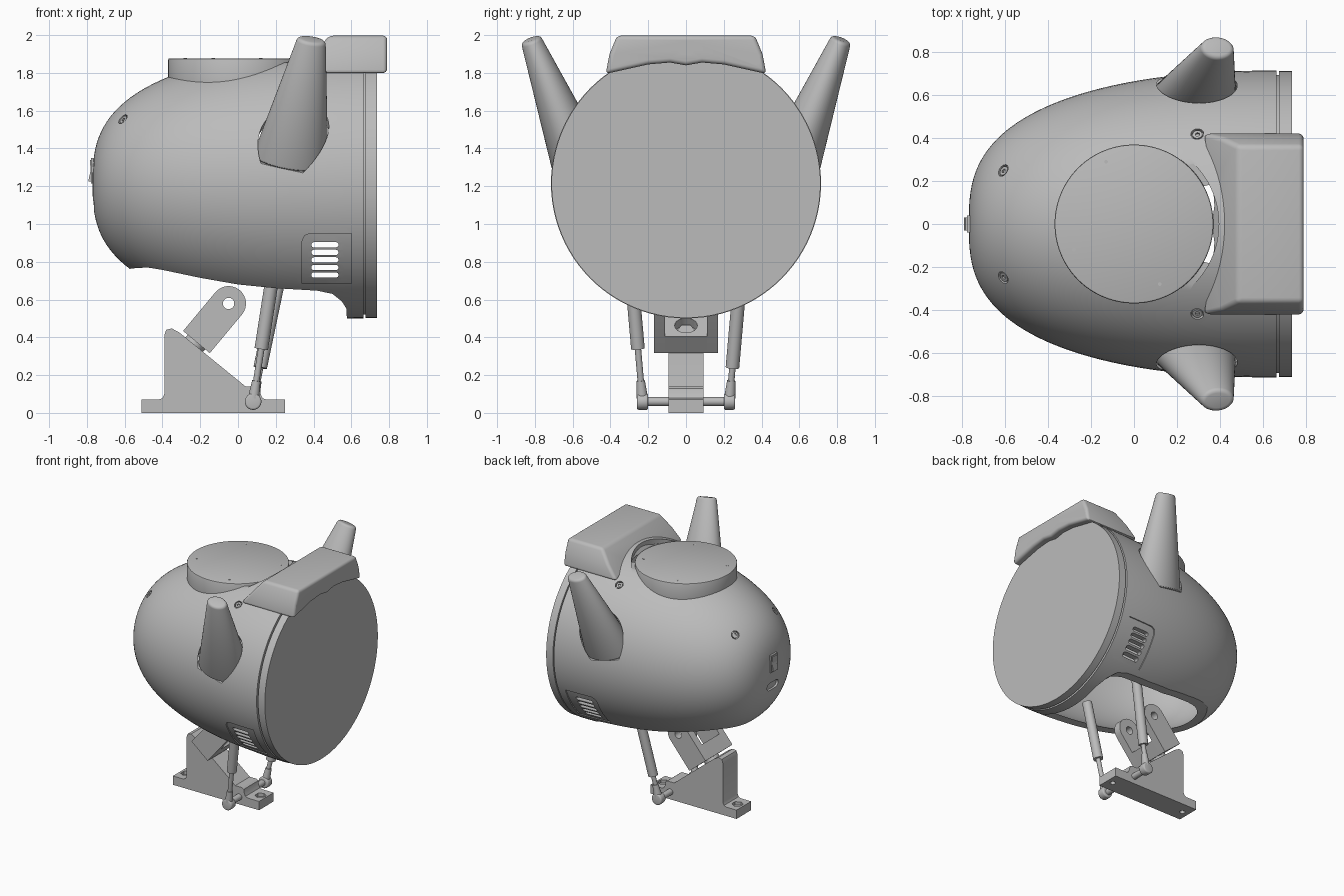
import bpy, bmesh, math
from mathutils import Vector, Matrix

if "Cube" in bpy.data.objects:
    bpy.data.objects.remove(bpy.data.objects["Cube"])

GREY = bpy.data.materials.new("plain grey")
GREY.use_nodes = True
COLOUR = (0.5, 0.5, 0.5, 1)
GREY.diffuse_color = COLOUR
GREY.node_tree.nodes["Principled BSDF"].inputs["Base Color"].default_value = COLOUR
AXIS_Z = 1.215


def finish(bm, name):
    bmesh.ops.recalc_face_normals(bm, faces=bm.faces[:])
    mesh = bpy.data.meshes.new(name)
    bm.to_mesh(mesh)
    bm.free()
    ob = bpy.data.objects.new(name, mesh)
    bpy.context.collection.objects.link(ob)
    mesh.materials.append(GREY)
    return ob


def select(ob):
    bpy.ops.object.select_all(action='DESELECT')
    ob.select_set(True)
    bpy.context.view_layer.objects.active = ob


def smooth(ob, angle=32):
    select(ob)
    bpy.ops.object.shade_smooth_by_angle(angle=math.radians(angle))
    return ob


def bevel(ob, width, segments=3, angle=40):
    m = ob.modifiers.new("bevel", 'BEVEL')
    m.width, m.segments, m.angle_limit = width, segments, math.radians(angle)
    m.limit_method = 'ANGLE'
    select(ob)
    bpy.ops.object.modifier_apply(modifier=m.name)
    return ob


def cut(ob, *cutters):
    for c in cutters:
        c.hide_render = True
        m = ob.modifiers.new("cut", 'BOOLEAN')
        m.operation, m.solver, m.object = 'DIFFERENCE', 'EXACT', c
        select(ob)
        bpy.ops.object.modifier_apply(modifier=m.name)
        bpy.data.objects.remove(c)
    return ob


def prism(name, pts, axis, lo, hi):
    """Extrude a 2D outline along a world axis."""
    place = {'x': lambda a, b, t: (t, a, b), 'y': lambda a, b, t: (a, t, b),
             'z': lambda a, b, t: (a, b, t)}[axis]
    bm = bmesh.new()
    face = bm.faces.new([bm.verts.new(place(a, b, lo)) for a, b in pts])
    new = bmesh.ops.extrude_face_region(bm, geom=[face])["geom"]
    move = Vector(place(0, 0, hi - lo))
    bmesh.ops.translate(bm, vec=move, verts=[v for v in new if isinstance(v, bmesh.types.BMVert)])
    return finish(bm, name)


def stadium(cx, cy, half, r):
    pts = []
    for side, start in ((1, -90), (-1, 90)):
        for i in range(9):
            a = math.radians(start + i * 22.5)
            pts.append((cx + side * half + r * math.cos(a), cy + r * math.sin(a)))
    return pts


def rod(name, p, q, r1, r2=None, squash=1, segs=32):
    """Cylinder or cone from p to q, with an optional flattened section."""
    p, q = Vector(p), Vector(q)
    d = (q - p).normalized()
    ref = Vector((1, 0, 0)) if abs(d.x) < 0.9 else Vector((0, 0, 1))
    u = (ref - d * ref.dot(d)).normalized()
    frame = Matrix((u, d.cross(u) * squash, d)).transposed().to_4x4()
    bm = bmesh.new()
    bmesh.ops.create_cone(bm, cap_ends=True, segments=segs, radius1=r1,
                          radius2=r1 if r2 is None else r2, depth=(q - p).length)
    bm.transform(Matrix.Translation((p + q) / 2) @ frame)
    return finish(bm, name)


def lathe(name, profile, segs=96):
    """Revolve (x, radius) points around the body axis."""
    bm = bmesh.new()
    vs = [bm.verts.new((x, 0, r)) for x, r in profile]
    edges = [bm.edges.new(e) for e in zip(vs, vs[1:])]
    bmesh.ops.spin(bm, geom=vs + edges, cent=(0, 0, 0), axis=(1, 0, 0), angle=2 * math.pi,
                   steps=segs, use_merge=True)
    bmesh.ops.remove_doubles(bm, verts=bm.verts[:], dist=0.0004)
    bmesh.ops.translate(bm, vec=(0, 0, AXIS_Z), verts=bm.verts[:])
    return finish(bm, name)


def radius(x, inset=0):
    u = min(1, (0.665 - x) / (1.435 - inset))
    return (0.715 - inset) * (1 - u ** 2.2) ** (1 / 2.8)


def shell(inset, n=44):
    xs = [0.665 - (1.435 - inset) * math.cos(math.pi / 2 * i / n) for i in range(n + 1)]
    return [(x, max(0, radius(x, inset))) for x in xs]


def surface(x, y):
    r, e = radius(x), 0.005
    z = math.sqrt(r * r - y * y)
    slope = (radius(x + e) - radius(x - e)) / (2 * e)
    return Vector((x, y, AXIS_Z + z)), Vector((-slope, y / r, z / r)).normalized()


# Hollow round housing with an opening underneath
body = lathe("housing", shell(0) + shell(0.04)[::-1])
arch = [(-0.63, 0.75), (-0.56, 0.765), (-0.48, 0.77), (-0.4, 0.757), (-0.2, 0.715), (0, 0.68),
        (0.2, 0.66), (0.42, 0.647), (0.5, 0.63), (0.55, 0.59), (0.575, 0.55), (0.58, 0.3), (-0.63, 0.3)]
cut(body, prism("opening_cutter", arch, 'y', -0.9, 0.9))
cut(body, rod("lid_pocket_cutter", (0, 0, 1.855), (0, 0, 2.2), 0.395, segs=96))

# Recessed vent panels and their slots on both sides
panel = prism("panel_cutter", [(0.34, 0.685), (0.6, 0.685), (0.6, 0.95), (0.38, 0.95),
                               (0.352, 0.938), (0.34, 0.91)], 'y', -0.9, 0.9)
cut(panel, lathe("panel_core", shell(0.008) + [(0.665, 0)]))
cut(body, panel)
for i in range(5):
    cut(body, prism("slot_cutter", stadium(0.46, 0.73 + i * 0.04, 0.058, 0.014), 'y', -0.9, 0.9))

# Power socket slot on the rounded end
cut(body, prism("socket_cutter", stadium(0, 1.1, 0.04, 0.03), 'x', -0.9, -0.745))


# Tapered horns seated in pockets
def horn(name, side, grow=1):
    tip = Vector((0.39, side * 0.822, 1.978))
    base = tip - 0.7 * Vector((0.16, side * 0.36, 0.92))
    return rod(name, base, tip, 0.202 * grow, 0.075 * grow, 0.73, 64)


for side, label in ((1, "back"), (-1, "front")):
    cut(body, horn("pocket_cutter", side, 1.05))
    smooth(bevel(horn(label + "_horn", side), 0.018))

# Countersunk screws on the housing
for x, y in ((-0.61, 0.25), (0.295, 0.42)):
    for side in (1, -1):
        p, n = surface(x, side * y)
        cut(body, rod("screw_cutter", p - n * 0.02, p + n * 0.05, 0.03))
        smooth(cut(rod("housing_screw", p - n * 0.025, p - n * 0.004, 0.023),
                   rod("hex_cutter", p - n * 0.014, p + n * 0.02, 0.011, segs=6)))
smooth(body)

# Rocker switch
prism("switch_frame", [(-0.04, 1.215), (0.04, 1.215), (0.04, 1.35), (-0.04, 1.35)], 'x', -0.778, -0.73)
prism("switch_rocker", [(-0.776, 1.225), (-0.793, 1.225), (-0.78, 1.285), (-0.785, 1.34),
                        (-0.776, 1.34)], 'y', -0.03, 0.03)

# End disc closing the housing
smooth(lathe("end_disc", [(0.64, 0), (0.64, 0.695), (0.676, 0.695), (0.676, 0.712),
                          (0.735, 0.712), (0.735, 0)]))

# Round lid on top
smooth(bevel(rod("top_lid", (0, 0, 1.66), (0, 0, 1.877), 0.37, segs=96), 0.008, 2))
for x, y in ((-0.13, 0.29), (0.28, 0.13), (-0.28, -0.12), (0.12, -0.28)):
    rod("lid_pin", (x, y, 1.87), (x, y, 1.879), 0.009, segs=12)

# Wedge-shaped cover over the rim
half = [(0.085, 1.855), (0.2, 1.845), (0.425, 1.795), (0.405, 1.9), (0.365, 1.997)]
bm = bmesh.new()
outline = [(0, 1.84)] + half + [(-y, z) for y, z in half[::-1]]
cover = prism("rim_cover", outline, 'x', 0.25, 0.79)
bm.from_mesh(cover.data)
cutres = bmesh.ops.bisect_plane(bm, geom=bm.verts[:] + bm.edges[:] + bm.faces[:], clear_outer=True,
                                plane_co=(0.485, 0, 2), plane_no=(-1.2, 0, 1))
bmesh.ops.holes_fill(bm, edges=[e for e in bm.edges if e.is_boundary])
bm.to_mesh(cover.data)
bm.free()
bevel(cover, 0.022, 4)
for y, z, r in ((0, 1.937, 0.038), (0.365, 1.877, 0.03), (-0.365, 1.877, 0.03)):
    cut(cover, rod("cover_cutter", (0.765, y, z), (0.85, y, z), r))
    smooth(rod("cover_screw", (0.75, y, z), (0.782, y, z), r * 0.75))
smooth(cover)

# Foot stand
outline = [(-0.51, 0), (0.25, 0), (0.25, 0.07), (0.15, 0.07), (0.13, 0.078), (0.12, 0.1), (0.115, 0.13),
           (0.1, 0.14), (0.04, 0.14), (-0.31, 0.425), (-0.35, 0.447), (-0.38, 0.44), (-0.39, 0.41),
           (-0.39, 0.1), (-0.4, 0.078), (-0.42, 0.07), (-0.51, 0.07)]
stand = prism("stand", outline, 'y', -0.092, 0.092)
for x in (-0.455, 0.2):
    cut(stand, rod("hole_cutter", (x, 0, -0.1), (x, 0, 0.2), 0.02),
        rod("recess_cutter", (x, 0, 0.045), (x, 0, 0.2), 0.042, segs=6))
smooth(stand)

# Tilted fork bracket on the stand
along, across = Vector((0.64, 0.768)), Vector((0.768, -0.64))
foot = Vector((-0.22, 0.375))
hinge = foot + along * 0.266


def tilted(a, b):
    return tuple(foot + along * a + across * b)


arm = [tilted(0, -0.092), tilted(0, 0.092)]
for i in range(17):
    t = math.pi * i / 16
    arm.append(tilted(0.266 + 0.092 * math.sin(t), 0.092 * math.cos(t)))
for side, label in ((1, "back"), (-1, "front")):
    ys = sorted((side * 0.11, side * 0.17))
    fork = prism(label + "_fork_arm", arm, 'y', *ys)
    smooth(cut(fork, rod("hinge_cutter", (hinge.x, -0.3, hinge.y), (hinge.x, 0.3, hinge.y), 0.03)))
web = prism("fork_base", [tilted(0, -0.092), tilted(0, 0.092), tilted(0.115, 0.092),
                          tilted(0.115, -0.092)], 'y', -0.115, 0.115)


def on_fork(a):
    p = foot + along * a
    return (p.x, 0, p.y)


cut(web, rod("bolt_cutter", on_fork(0.06), on_fork(0.2), 0.06))
smooth(web)
smooth(rod("fork_bolt", on_fork(0.04), on_fork(0.085), 0.045, segs=6))
smooth(rod("swivel_pin", on_fork(-0.08), on_fork(0.02), 0.06))

# Gas struts with ball ends on a cross bar
smooth(rod("cross_bar", (0.075, -0.24, 0.06), (0.075, 0.24, 0.06), 0.024))
for side, label, top_x, start in ((-1, "front", 0.195, 0.34), (1, "back", 0.235, 0.24)):
    low = Vector((0.08, side * 0.23, 0.06))
    top = Vector((top_x, side * 0.295, 0.8))
    at = lambda z: low.lerp(top, (z - 0.06) / 0.74)
    smooth(rod(label + "_strut_tube", at(start), top, 0.036))
    smooth(rod(label + "_strut_rod", at(0.12), at(start + 0.05), 0.017))
    smooth(rod(label + "_strut_socket", at(0.08), at(0.17), 0.03, 0.022))
    smooth(bevel(rod(label + "_strut_eye", low - Vector((0, 0.03, 0)), low + Vector((0, 0.03, 0)), 0.044), 0.01))
